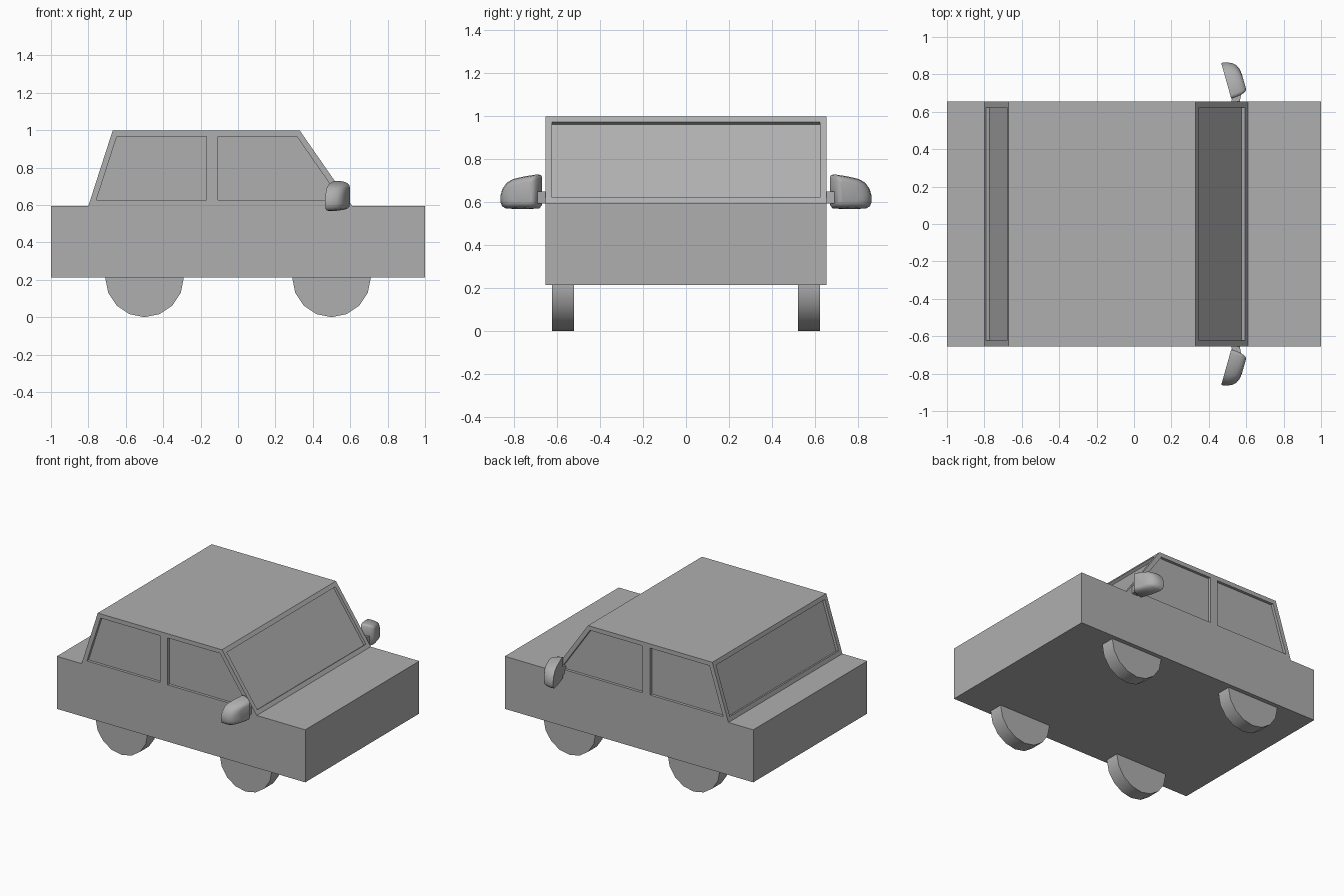
import bpy, bmesh, math
from mathutils import Vector

if "Cube" in bpy.data.objects:
    bpy.data.objects.remove(bpy.data.objects["Cube"])

# Darker grey shared by every part
grey = bpy.data.materials.new("dark_grey")
grey.diffuse_color = (.43, .43, .43, 1)
grey.use_nodes = True
grey.node_tree.nodes["Principled BSDF"].inputs["Base Color"].default_value = grey.diffuse_color


def finish(bm, name, angle=None):
    bmesh.ops.recalc_face_normals(bm, faces=bm.faces)
    me = bpy.data.meshes.new(name)
    bm.to_mesh(me)
    bm.free()
    me.materials.append(grey)
    ob = bpy.data.objects.new(name, me)
    bpy.context.collection.objects.link(ob)
    if angle:
        bpy.ops.object.select_all(action='DESELECT')
        ob.select_set(True)
        bpy.context.view_layer.objects.active = ob
        bpy.ops.object.shade_smooth_by_angle(angle=math.radians(angle))
    return ob


# Car body: side profile joined across the width, windows inset and sunk
W = 0.655
profile = [(-1, .213), (1, .213), (1, .595), (.61, .595), (.33, .998), (-.138, .998),
           (-.67, .998), (-.8, .595), (-1, .595), (-.138, .595)]
side_faces = [(0, 1, 2, 3, 9, 7, 8), (9, 3, 4, 5), (9, 5, 6, 7)]
bm = bmesh.new()
left, right = ([bm.verts.new((x, y, z)) for x, z in profile] for y in (-W, W))
for side in (left, right):
    for f in side_faces:
        bm.faces.new([side[i] for i in f])
for i in range(9):
    j = (i + 1) % 9
    bm.faces.new((left[i], left[j], right[j], right[i]))
bmesh.ops.recalc_face_normals(bm, faces=bm.faces)
windows = [f for f in bm.faces if .65 < f.calc_center_median().z < .95]
bmesh.ops.inset_individual(bm, faces=windows, thickness=.031, use_even_offset=True)
for f in bmesh.ops.extrude_discrete_faces(bm, faces=windows)['faces']:
    f.normal_update()
    bmesh.ops.translate(bm, verts=f.verts, vec=f.normal * -.02)
finish(bm, "car_body")

# Wheels: sixteen-sided discs
for x in (-.5, .5):
    for s in (-1, 1):
        bpy.ops.mesh.primitive_cylinder_add(
            vertices=16, radius=.21, depth=.103,
            location=(x, s * .5725, .21), rotation=(math.pi / 2, 0, 0))
        wheel = bpy.context.object
        wheel.name = "wheel"
        wheel.data.materials.append(grey)
        bpy.ops.object.shade_smooth_by_angle(angle=math.radians(30))

# Mirror housings: flat glass side with rings shrinking towards the front
outline = [(.0, .585), (.015, .57), (.1, .567), (.172, .57), (.191, .58),
           (.199, .6), (.199, .63), (.189, .662), (.168, .69), (.135, .708),
           (.08, .72), (.02, .729), (.006, .726), (.0, .715)]
# Each ring: depth, scale along the width, scale in height
rings = [(0, 1, 1), (.03, .96, .99), (.06, .87, .93),
         (.076, .75, .85), (.086, .6, .74), (.09, .4, .6)]
along = Vector((-.27, .963, 0))
forward = Vector((.963, .27, 0))
for s in (-1, 1):
    bm = bmesh.new()
    loops = []
    for depth, ku, kz in rings:
        loop = []
        for u, z in outline:
            p = Vector((.52, .67, .645 + (z - .645) * kz))
            p += along * (.05 + (u - .05) * ku) + forward * depth
            loop.append(bm.verts.new((p.x, s * p.y, p.z)))
        loops.append(loop)
    n = len(outline)
    for a, b in zip(loops, loops[1:]):
        for i in range(n):
            j = (i + 1) % n
            bm.faces.new((a[i], a[j], b[j], b[i]))
    bm.faces.new(loops[0])
    bm.faces.new(loops[-1])
    finish(bm, "mirror_housing", 50)

    # Mirror stem
    bm = bmesh.new()
    bmesh.ops.create_cube(bm, size=1)
    for v in bm.verts:
        outer = v.co.y > 0
        v.co = (.54 + v.co.x * .045 + (.012 if outer else 0),
                s * (.70 if outer else .64), .622 + v.co.z * .055)
    finish(bm, "mirror_stem")
